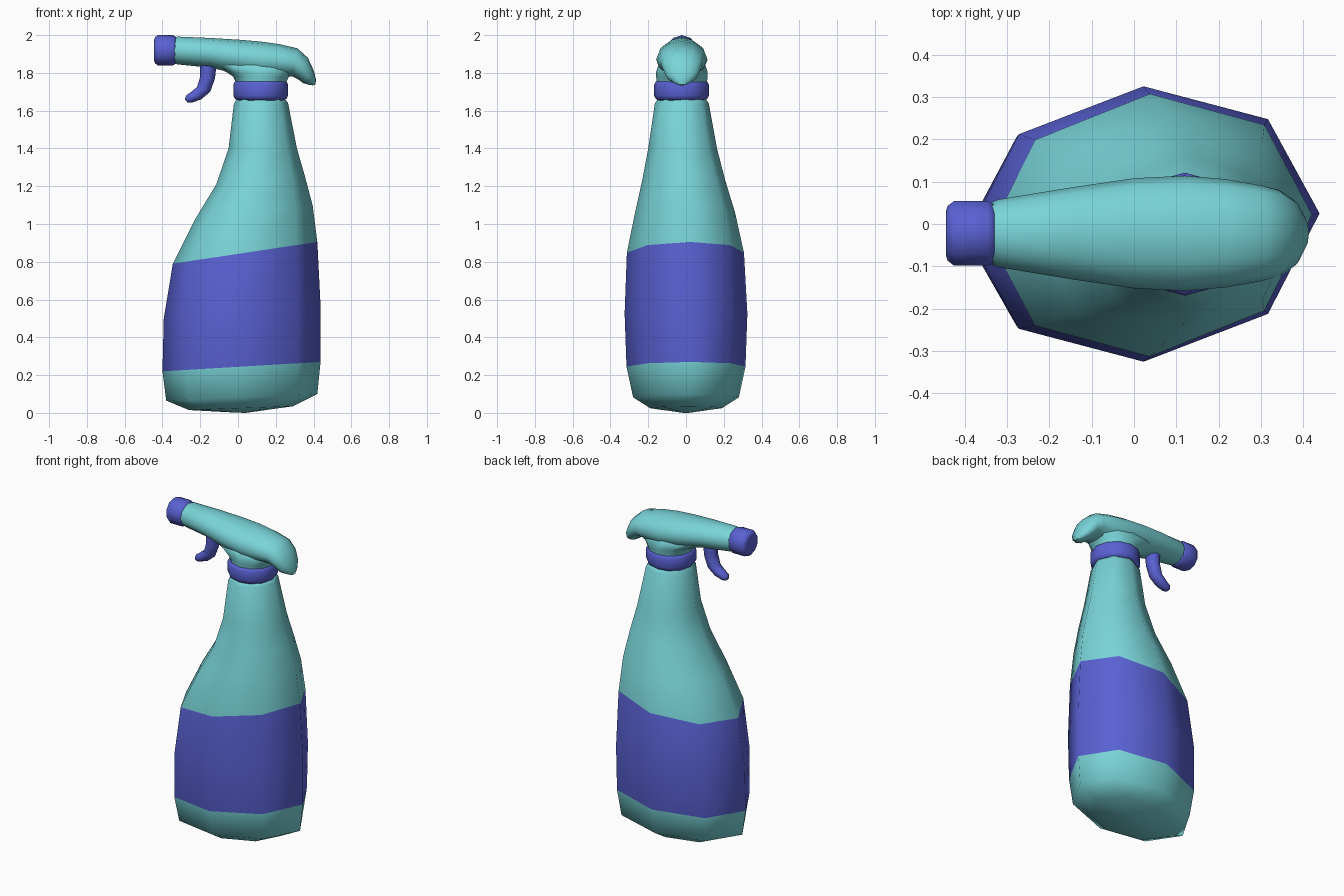
import bpy, bmesh, math
from mathutils import Vector


def material(name, color):
    m = bpy.data.materials.new(name)
    m.diffuse_color = color
    return m


TEAL = material("teal_plastic", (0.19, 0.66, 0.69, 1))
BLUE = material("blue_plastic", (0.10, 0.12, 0.65, 1))


def loft(name, rings, sides, mats, blue_bands=()):
    """Skin elliptical rings: (x1, z1, x2, z2, half width, centre y, y skew)."""
    bm = bmesh.new()
    loops = []
    for x1, z1, x2, z2, hw, yc, skew in rings:
        a, b = Vector((x1, yc, z1)), Vector((x2, yc, z2))
        mid, half = (a + b) / 2, (b - a) / 2
        loop = []
        for i in range(sides):
            t = math.tau * i / sides
            side = Vector((0, hw * math.sin(t) + skew * math.cos(t), 0))
            loop.append(bm.verts.new(mid + half * math.cos(t) + side))
        loops.append(loop)
    for k, (lo, hi) in enumerate(zip(loops, loops[1:])):
        for i in range(sides):
            j = (i + 1) % sides
            f = bm.faces.new((lo[i], lo[j], hi[j], hi[i]))
            f.material_index = 1 if k in blue_bands else 0
    bm.faces.new(loops[0][::-1])
    bm.faces.new(loops[-1])
    bmesh.ops.recalc_face_normals(bm, faces=bm.faces)
    me = bpy.data.meshes.new(name)
    bm.to_mesh(me)
    bm.free()
    for m in mats:
        me.materials.append(m)
    ob = bpy.data.objects.new(name, me)
    bpy.context.collection.objects.link(ob)
    bpy.ops.object.select_all(action='DESELECT')
    ob.select_set(True)
    bpy.context.view_layer.objects.active = ob
    bpy.ops.object.shade_smooth_by_angle(angle=math.radians(58))
    return ob


Y = -0.022  # centre line of the spray head

# Bottle with the label band coloured on
loft("bottle", [
    (-0.02, 0.002, 0.04, 0.0, 0.02, 0, 0),
    (-0.26, 0.015, 0.29, 0.035, 0.19, 0, 0.015),
    (-0.38, 0.065, 0.42, 0.10, 0.28, 0, 0.02),
    (-0.40, 0.22, 0.437, 0.27, 0.315, 0, 0.025),
    (-0.393, 0.50, 0.438, 0.55, 0.325, 0, 0.025),
    (-0.345, 0.79, 0.42, 0.905, 0.31, -0.003, 0.025),
    (-0.23, 1.02, 0.395, 1.10, 0.265, -0.005, 0.02),
    (-0.115, 1.21, 0.355, 1.25, 0.22, -0.012, 0.015),
    (-0.05, 1.40, 0.312, 1.40, 0.182, -0.018, 0.01),
    (-0.022, 1.635, 0.265, 1.64, 0.143, Y, 0.005),
    (-0.008, 1.66, 0.25, 1.66, 0.128, Y, 0.005),
], 8, [TEAL, BLUE], blue_bands=(3, 4))


# Collar: bevelled ring around the neck
def collar_ring(z, r):
    return (0.12 - r, z, 0.12 + r, z, r, -0.024, 0)


loft("collar", [collar_ring(z, r) for z, r in
                ((1.655, 0.125), (1.665, 0.138), (1.68, 0.145),
                 (1.738, 0.145), (1.752, 0.138), (1.758, 0.125))], 12, [BLUE])

# Flared skirt joining the collar to the head
loft("head_skirt", [
    (-0.012, 1.75, 0.255, 1.75, 0.133, Y, 0),
    (-0.025, 1.78, 0.27, 1.78, 0.136, Y, 0),
    (-0.06, 1.803, 0.295, 1.80, 0.137, Y, 0),
    (-0.14, 1.84, 0.32, 1.84, 0.125, Y, 0),
    (-0.14, 1.87, 0.30, 1.87, 0.08, Y, 0),
], 12, [TEAL])

# Spray head: tube along x that droops at the rear
loft("spray_head", [
    (-0.34, 1.985, -0.34, 1.85, 0.072, Y, 0),
    (-0.32, 1.992, -0.32, 1.845, 0.080, Y, 0),
    (-0.15, 1.985, -0.15, 1.828, 0.108, Y, 0),
    (0.00, 1.976, 0.00, 1.795, 0.130, Y, 0),
    (0.12, 1.966, 0.12, 1.775, 0.136, Y, 0),
    (0.22, 1.952, 0.21, 1.775, 0.128, Y, 0),
    (0.315, 1.930, 0.285, 1.782, 0.113, Y, 0),
    (0.37, 1.880, 0.315, 1.768, 0.102, Y, 0),
    (0.40, 1.815, 0.345, 1.746, 0.082, Y, 0),
    (0.413, 1.765, 0.372, 1.738, 0.045, Y, 0),
    (0.41, 1.738, 0.395, 1.734, 0.018, Y, 0),
], 12, [TEAL])


# Nozzle: bevelled cap on the front end
def nozzle_ring(x, r):
    return (x, 1.92 + r, x, 1.92 - r, r, Y, 0)


loft("nozzle", [nozzle_ring(x, r) for x, r in
                ((-0.444, 0.055), (-0.44, 0.068), (-0.425, 0.08), (-0.345, 0.08),
                 (-0.33, 0.072), (-0.325, 0.055))], 10, [BLUE])

# Trigger: tapered curved lever
loft("trigger", [
    (-0.20, 1.86, -0.112, 1.86, 0.045, Y, 0),
    (-0.20, 1.78, -0.122, 1.77, 0.042, Y, 0),
    (-0.217, 1.725, -0.147, 1.70, 0.038, Y, 0),
    (-0.25, 1.698, -0.195, 1.66, 0.034, Y, 0),
    (-0.275, 1.68, -0.245, 1.642, 0.028, Y, 0),
    (-0.281, 1.66, -0.268, 1.643, 0.014, Y, 0),
], 8, [BLUE])
